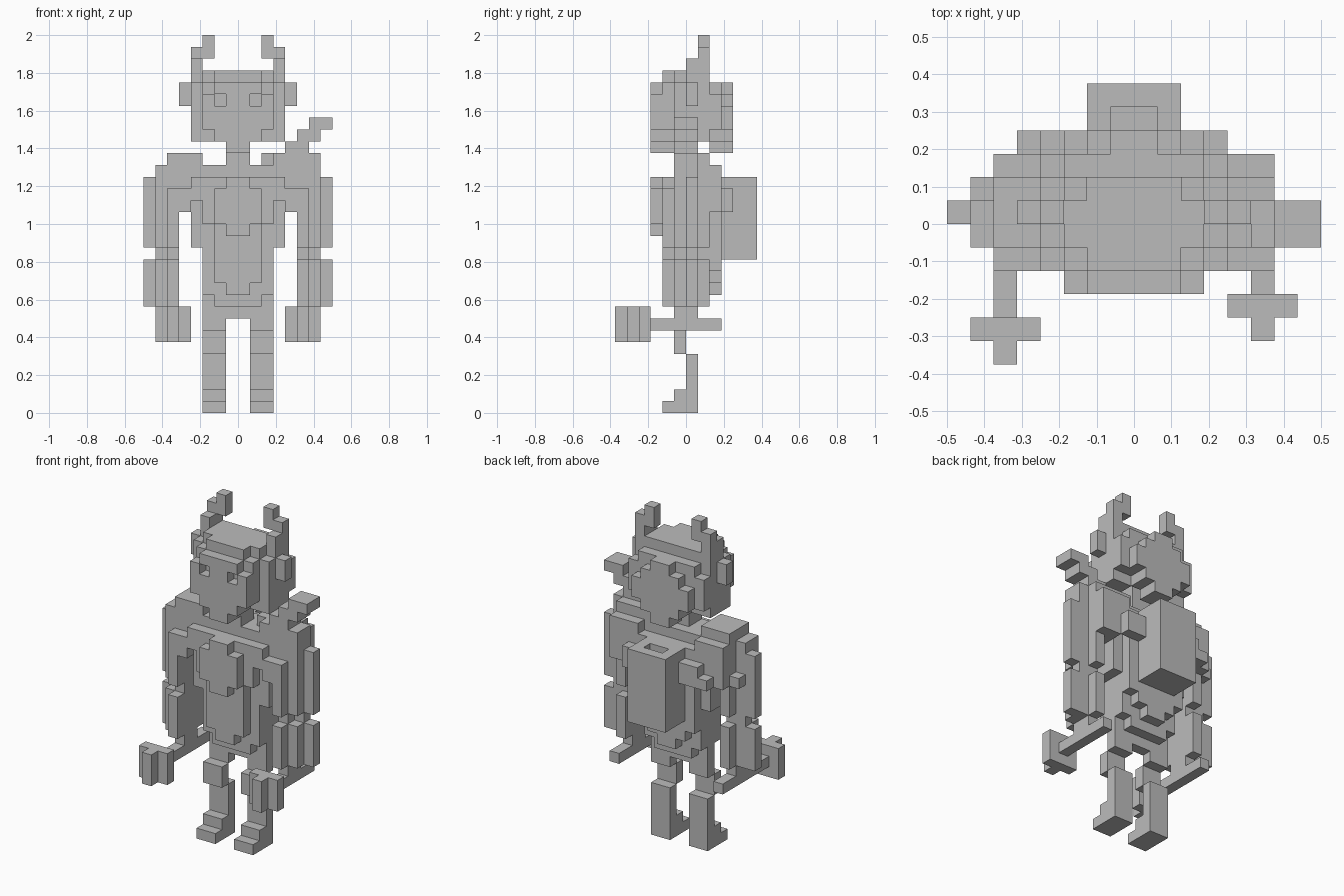
import bpy
import bmesh
import math
from mathutils import Vector

VOXEL = 0.0625

default_cube = bpy.data.objects.get("Cube")
if default_cube:
    bpy.data.objects.remove(default_cube, do_unlink=True)

# One plain stone grey for the whole figure
grey = bpy.data.materials.new("stone grey")
grey.use_nodes = True
grey_value = (0.5, 0.5, 0.5, 1.0)
grey.diffuse_color = grey_value
for node in grey.node_tree.nodes:
    if node.type == "BSDF_PRINCIPLED":
        node.inputs["Base Color"].default_value = grey_value

DIRECTIONS = [Vector(d) for d in ((1, 0, 0), (-1, 0, 0), (0, 1, 0),
                                  (0, -1, 0), (0, 0, 1), (0, 0, -1))]


def cells(boxes):
    """Set of grid cells covered by boxes given as x, y and z ranges."""
    filled = set()
    for (x_low, x_high), (y_low, y_high), (z_low, z_high) in boxes:
        for x in range(x_low, x_high):
            for y in range(y_low, y_high):
                for z in range(z_low, z_high):
                    filled.add((x, y, z))
    return filled


def mirrored(filled):
    """The same cells reflected to the other side."""
    return {(-x - 1, y, z) for x, y, z in filled}


def build(name, filled):
    """Make one object showing only the exposed faces of the cells."""
    bm = bmesh.new()
    half = Vector((0.5, 0.5, 0.5))
    for cell in filled:
        centre = Vector(cell) + half
        for normal in DIRECTIONS:
            neighbour = tuple(int(c + n) for c, n in zip(cell, normal))
            if neighbour in filled:
                continue
            side = Vector((normal.y, normal.z, normal.x))
            up = normal.cross(side)
            middle = centre + normal * 0.5
            corners = [middle + (side * a + up * b) * 0.5
                       for a, b in ((-1, -1), (1, -1), (1, 1), (-1, 1))]
            bm.faces.new([bm.verts.new(c * VOXEL) for c in corners])
    bmesh.ops.remove_doubles(bm, verts=bm.verts[:], dist=VOXEL * 0.01)
    bmesh.ops.dissolve_limit(bm, angle_limit=math.radians(1),
                             verts=bm.verts[:], edges=bm.edges[:])
    mesh = bpy.data.meshes.new(name)
    bm.to_mesh(mesh)
    bm.free()
    mesh.materials.append(grey)
    part = bpy.data.objects.new(name, mesh)
    bpy.context.collection.objects.link(part)
    return part


def build_pair(name, filled):
    build("left_" + name, filled)
    build("right_" + name, mirrored(filled))


# Legs: stepped foot, shin, forward knee and upper leg
build_pair("leg", cells([
    ((1, 3), (-2, 1), (0, 1)),
    ((1, 3), (-1, 1), (1, 2)),
    ((1, 3), (0, 1), (2, 5)),
    ((1, 3), (-1, 0), (5, 7)),
    ((1, 3), (0, 1), (7, 8)),
]))

# Hips and torso, with a stepped panel down the back
build("hips", cells([((-3, 3), (0, 1), (8, 10))]))
build("torso", cells([
    ((-2, 2), (-1, 2), (9, 10)),
    ((-3, 3), (-1, 2), (10, 21)),
    ((-4, 4), (-1, 2), (14, 20)),
    ((-3, 3), (-2, -1), (16, 20)),
    ((-3, 3), (2, 3), (12, 20)),
    ((-2, 2), (2, 3), (11, 12)),
    ((-1, 1), (2, 3), (10, 11)),
]))

# Belly plate and chest emblem
build("belly_plate", cells([
    ((-2, 2), (-2, -1), (11, 16)),
    ((-1, 1), (-2, -1), (10, 11)),
]))
build("chest_emblem", cells([
    ((-1, 1), (-3, -2), (15, 20)),
    ((-2, 2), (-3, -2), (16, 19)),
]))

# Arms: three layers narrowing outwards, arched into the shoulder
build_pair("arm", cells([
    ((4, 6), (-2, 3), (17, 19)),
    ((3, 4), (-2, 3), (18, 20)),
    ((3, 6), (-1, 3), (19, 21)),
    ((3, 6), (-1, 2), (21, 22)),
    ((5, 6), (-2, 2), (14, 17)),
    ((5, 6), (-1, 1), (13, 14)),
    ((5, 6), (-2, 2), (9, 13)),
    ((5, 6), (-1, 1), (8, 9)),
    ((6, 7), (-1, 1), (14, 21)),
    ((6, 7), (0, 1), (13, 14)),
    ((6, 7), (-1, 1), (9, 13)),
    ((7, 8), (0, 1), (14, 20)),
    ((7, 8), (0, 1), (9, 13)),
]))

# Stepped spur rising from the left shoulder
build("left_shoulder_spur", cells(
    [((3, 7), (-1, 1), (21, 22)), ((2, 3), (0, 2), (20, 22))]
    + [((4 + step, 6 + step), (-1, 1), (22 + step, 23 + step))
       for step in range(3)]))

# Hammers held level in each hand, the right one further forward
for side_name, reach in (("left", 3), ("right", 4)):
    hammer = cells([
        ((5, 6), (-reach, 3), (7, 8)),
        ((4, 7), (-reach - 1, -reach), (6, 9)),
        ((5, 6), (-reach - 2, -reach - 1), (6, 9)),
    ])
    if side_name == "right":
        hammer = mirrored(hammer)
    build(side_name + "_hammer", hammer)

# Backpack with a slot in its top, and straps curving round to the arms
slot = cells([((-1, 1), (4, 5), (19, 20))])
build("backpack", cells([((-2, 2), (3, 6), (13, 20))]) - slot)
build("right_strap", cells([
    ((-5, -2), (3, 4), (17, 18)),
    ((-4, -2), (3, 4), (18, 19)),
    ((-7, -6), (1, 2), (17, 18)),
]))
build("left_strap", cells([
    ((2, 4), (3, 4), (17, 19)),
]))

# Neck and head core
build("neck", cells([((-1, 1), (-1, 1), (20, 24))]))
build("head", cells([
    ((-3, 3), (-2, 3), (24, 28)),
    ((-4, 4), (-1, 2), (24, 28)),
    ((-2, 2), (-2, 2), (28, 29)),
    ((-3, 3), (-1, 2), (28, 29)),
    ((-4, -2), (-1, 2), (23, 24)),
    ((2, 4), (-1, 2), (23, 24)),
]))

# Face with sunken eyes and a beard narrowing to the chin
eye = cells([((1, 2), (-3, -2), (26, 27))])
face = cells([
    ((-3, 3), (-3, -2), (24, 27)),
    ((-2, 2), (-3, -2), (27, 28)),
    ((-2, 2), (-3, -1), (23, 24)),
    ((-1, 1), (-3, -1), (22, 23)),
])
build("face_and_beard", face - eye - mirrored(eye))

# Rounded hair mass at the back with a lock on each side
build("back_hair", cells([
    ((-3, 3), (3, 4), (24, 26)),
    ((-2, 2), (3, 4), (23, 27)),
    ((-1, 1), (3, 4), (22, 28)),
    ((-1, 1), (2, 3), (22, 24)),
    ((-2, 2), (2, 3), (23, 24)),
]))
build_pair("hair_lock", cells([((3, 4), (2, 3), (24, 27))]))

# Ears and curled horns
build_pair("ear", cells([((4, 5), (0, 1), (26, 28))]))
build_pair("horn", cells([
    ((3, 4), (0, 2), (28, 30)),
    ((3, 4), (1, 2), (30, 31)),
    ((2, 3), (1, 2), (30, 32)),
]))
